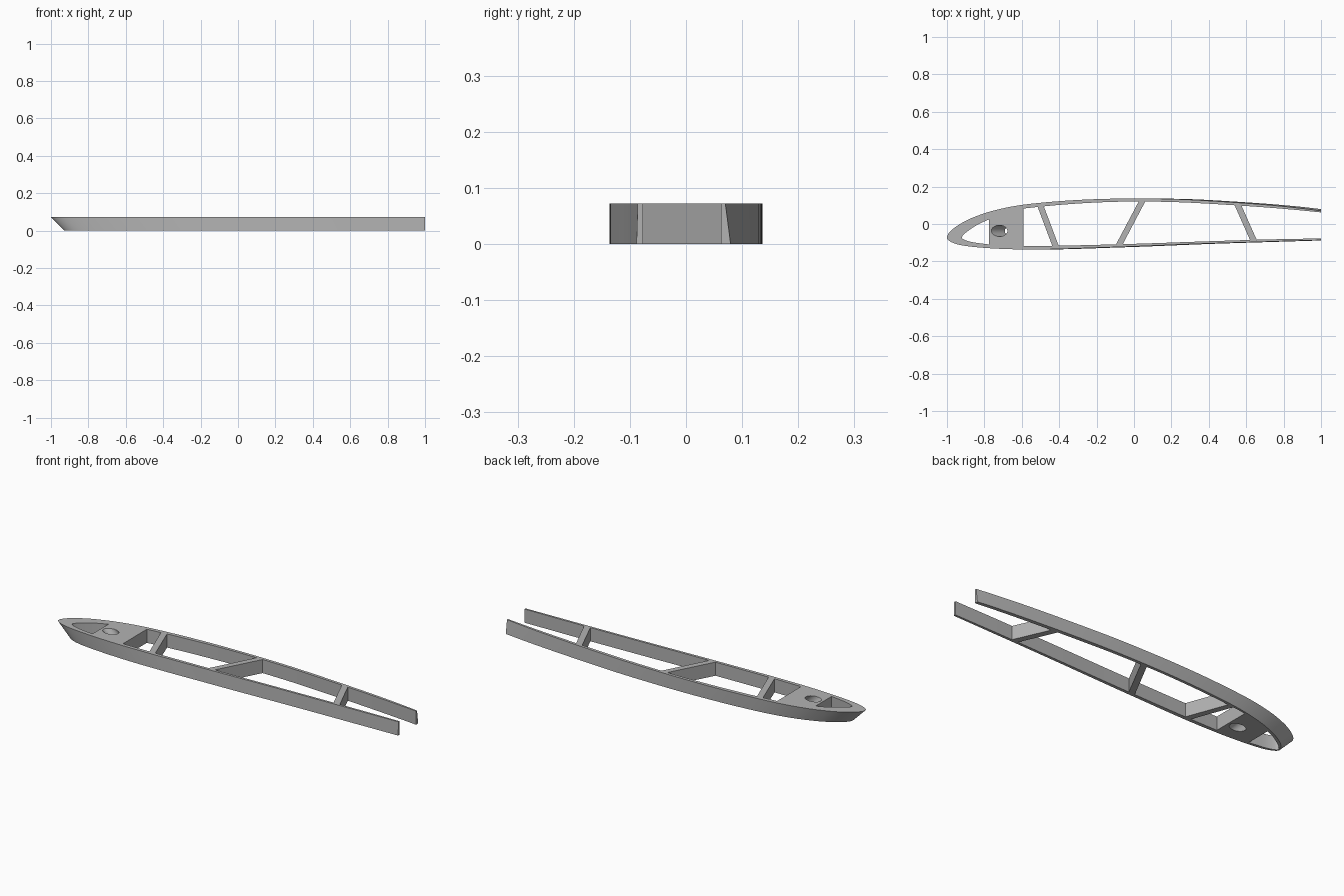
import bpy, bmesh, math
from mathutils import Vector, Matrix

if "Cube" in bpy.data.objects:
    bpy.data.objects.remove(bpy.data.objects["Cube"])

H = 0.072       # rib thickness; the outer skin leans by the same amount (45 degrees)
grey = bpy.data.materials.new("plain grey")
grey.diffuse_color = (0.45, 0.45, 0.45, 1)
grey.use_nodes = True
grey.node_tree.nodes["Principled BSDF"].inputs["Base Color"].default_value = grey.diffuse_color


def smooth(points, steps=6):
    """Catmull-Rom curve through the points."""
    p = [Vector(q) for q in points]
    p = [2 * p[0] - p[1]] + p + [2 * p[-1] - p[-2]]
    out = []
    for a, b, c, d in zip(p, p[1:], p[2:], p[3:]):
        for i in range(steps):
            t = i / steps
            out.append(0.5 * (2 * b + (c - a) * t + (2 * a - 5 * b + 4 * c - d) * t * t
                              + (3 * b - a - 3 * c + d) * t ** 3))
    return out + [p[-2]]


def prism(name, outline, z0, z1, lean=0.0):
    """Extrude an outline; the lower end is shifted by lean along x."""
    bm = bmesh.new()
    low = [bm.verts.new((x + lean, y, z0)) for x, y in outline]
    top = [bm.verts.new((x, y, z1)) for x, y in outline]
    bm.faces.new(low)
    bm.faces.new(top)
    n = len(low)
    for i in range(n):
        j = (i + 1) % n
        bm.faces.new((low[i], low[j], top[j], top[i]))
    bmesh.ops.recalc_face_normals(bm, faces=bm.faces)
    mesh = bpy.data.meshes.new(name)
    bm.to_mesh(mesh)
    bm.free()
    mesh.materials.append(grey)
    obj = bpy.data.objects.new(name, mesh)
    bpy.context.collection.objects.link(obj)
    return obj


def interp(curve, x):
    for a, b in zip(curve, curve[1:]):
        if a.x <= x <= b.x:
            return a.y + (b.y - a.y) * (x - a.x) / (b.x - a.x)
    return curve[-1].y


# Outer airfoil: tail top, round the nose, to tail bottom
airfoil = smooth([(1.12, 0.05), (1, 0.07), (0.8, 0.094), (0.57, 0.113), (0.25, 0.132), (0, 0.136),
                  (-0.2, 0.133), (-0.4, 0.122), (-0.6, 0.102), (-0.75, 0.072), (-0.86, 0.035),
                  (-0.93, 0.0), (-0.98, -0.037), (-1, -0.07), (-0.985, -0.092), (-0.93, -0.112),
                  (-0.82, -0.126), (-0.65, -0.135), (-0.45, -0.135), (-0.2, -0.127),
                  (0, -0.12), (0.35, -0.106), (0.7, -0.095), (1, -0.086), (1.12, -0.083)])
rib = prism("wing_rib", airfoil, 0, H, H)

# Inner edges of the two skins
upper = smooth([(-0.65, 0.076), (-0.59, 0.083), (-0.4, 0.102), (-0.2, 0.115), (0, 0.120),
                (0.25, 0.116), (0.57, 0.098), (0.8, 0.081), (1, 0.062), (1.2, 0.04)])
lower = smooth([(-0.65, -0.117), (-0.4, -0.116), (0, -0.106), (0.35, -0.094),
                (0.7, -0.083), (1, -0.077), (1.2, -0.072)])


def bay(name, left, right):
    """Opening between two slanted sides, each given as (x at top, x at bottom)."""
    n = 16
    line = []
    for curve, a, b in ((upper, left[0], right[0]), (lower, right[1], left[1])):
        for i in range(n + 1):
            x = a + (b - a) * i / n
            line.append((x, interp(curve, x)))
    return prism(name, line, -0.05, H + 0.05)


# Openings between the braces
cutters = [
    bay("front_bay_cutter", (-0.592, -0.592), (-0.515, -0.437)),
    bay("second_bay_cutter", (-0.482, -0.403), (0.025, -0.096)),
    bay("third_bay_cutter", (0.06, -0.06), (0.538, 0.62)),
    bay("tail_bay_cutter", (0.575, 0.656), (1.19, 1.19)),
]

# Nose opening with a straight back wall
nose = smooth([(-0.776, 0.024), (-0.83, 0.0), (-0.88, -0.032), (-0.91, -0.056), (-0.92, -0.073),
               (-0.905, -0.085), (-0.86, -0.098), (-0.776, -0.109)], 4)
cutters.append(prism("nose_cutter", nose, -0.05, H + 0.05))

# Leaning round hole through the solid block
hole = [(-0.72 + 0.043 * math.cos(a) - 0.05, -0.037 + 0.03 * math.sin(a))
        for a in (math.tau * i / 32 for i in range(32))]
cutters.append(prism("hole_cutter", hole, -0.05, H + 0.05, H + 0.1))

# Square off the tail
cutters.append(prism("tail_cutter", [(1, -0.4), (1.5, -0.4), (1.5, 0.4), (1, 0.4)], -0.1, 0.2))

for c in cutters:
    mod = rib.modifiers.new(c.name, 'BOOLEAN')
    mod.operation = 'DIFFERENCE'
    mod.solver = 'EXACT'
    mod.object = c
    c.hide_render = True
    c.hide_set(True)

# Apply the cuts, drop the cutters, and smooth the curved skins
bpy.context.view_layer.objects.active = rib
rib.select_set(True)
for m in list(rib.modifiers):
    bpy.ops.object.modifier_apply(modifier=m.name)
for c in cutters:
    bpy.data.objects.remove(c)
bpy.ops.object.shade_smooth_by_angle(angle=math.radians(30))
